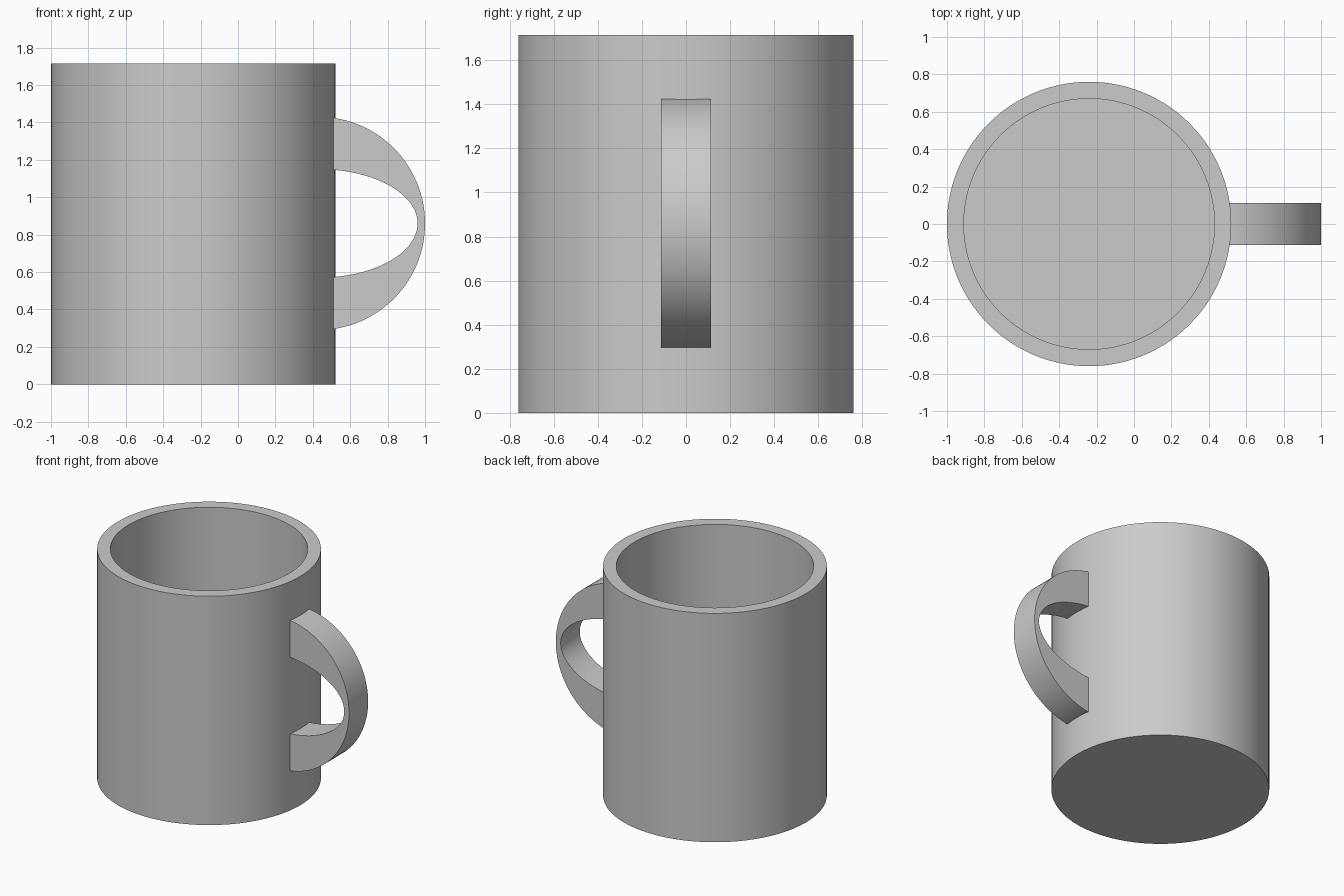
import bpy, bmesh
from math import acos, cos, sin, pi
from mathutils import Vector

cube = bpy.data.objects.get("Cube")
if cube:
    bpy.data.objects.remove(cube, do_unlink=True)

CX, OUTER, INNER, HEIGHT, FLOOR = -0.24, 0.76, 0.67, 1.715, 0.09

# Single light grey ceramic
ceramic = bpy.data.materials.new("light_grey_ceramic")
ceramic.use_nodes = True
colour = (0.6, 0.6, 0.6, 1)
ceramic.diffuse_color = colour
ceramic.node_tree.nodes["Principled BSDF"].inputs["Base Color"].default_value = colour


def finish(name, bm, location):
    bmesh.ops.recalc_face_normals(bm, faces=bm.faces)
    mesh = bpy.data.meshes.new(name)
    bm.to_mesh(mesh)
    bm.free()
    mesh.materials.append(ceramic)
    obj = bpy.data.objects.new(name, mesh)
    bpy.context.collection.objects.link(obj)
    obj.location = location
    bpy.ops.object.select_all(action="DESELECT")
    obj.select_set(True)
    bpy.context.view_layer.objects.active = obj
    bpy.ops.object.shade_smooth_by_angle(angle=pi / 6)
    return obj


# Cup body: a hollow wall and floor turned around the vertical axis
bm = bmesh.new()
profile = [(0, 0), (OUTER, 0), (OUTER, HEIGHT), (INNER, HEIGHT), (INNER, FLOOR), (0, FLOOR)]
verts = [bm.verts.new((r, 0, z)) for r, z in profile]
edges = [bm.edges.new(pair) for pair in zip(verts, verts[1:])]
bmesh.ops.spin(bm, geom=verts + edges, cent=(0, 0, 0), axis=(0, 0, 1),
               angle=2 * pi, steps=128, use_merge=True)
bmesh.ops.remove_doubles(bm, verts=bm.verts, dist=1e-4)
finish("cup_body", bm, (CX, 0, 0))

# Handle: flat strap between an outer circle and an inner ellipse, rooted in the wall
ROOT, CENTRE_X, CENTRE_Z, HALF_WIDTH, STEPS = 0.5, 0.43, 0.86, 0.113, 64


def arc(rx, rz):
    limit = acos((ROOT - CENTRE_X) / rx)
    angles = [limit * (1 - 2 * i / STEPS) for i in range(STEPS + 1)]
    return [Vector((CENTRE_X + rx * cos(a), -HALF_WIDTH, rz * sin(a))) for a in angles]


bm = bmesh.new()
outer = [bm.verts.new(p) for p in arc(0.57, 0.57)]
inner = [bm.verts.new(p) for p in arc(0.53, 0.29)]
for i in range(STEPS):
    bm.faces.new((outer[i], outer[i + 1], inner[i + 1], inner[i]))
side = bmesh.ops.extrude_face_region(bm, geom=bm.faces[:], use_keep_orig=True)
moved = [g for g in side["geom"] if isinstance(g, bmesh.types.BMVert)]
bmesh.ops.translate(bm, verts=moved, vec=(0, 2 * HALF_WIDTH, 0))
finish("handle", bm, (0, 0, CENTRE_Z))
